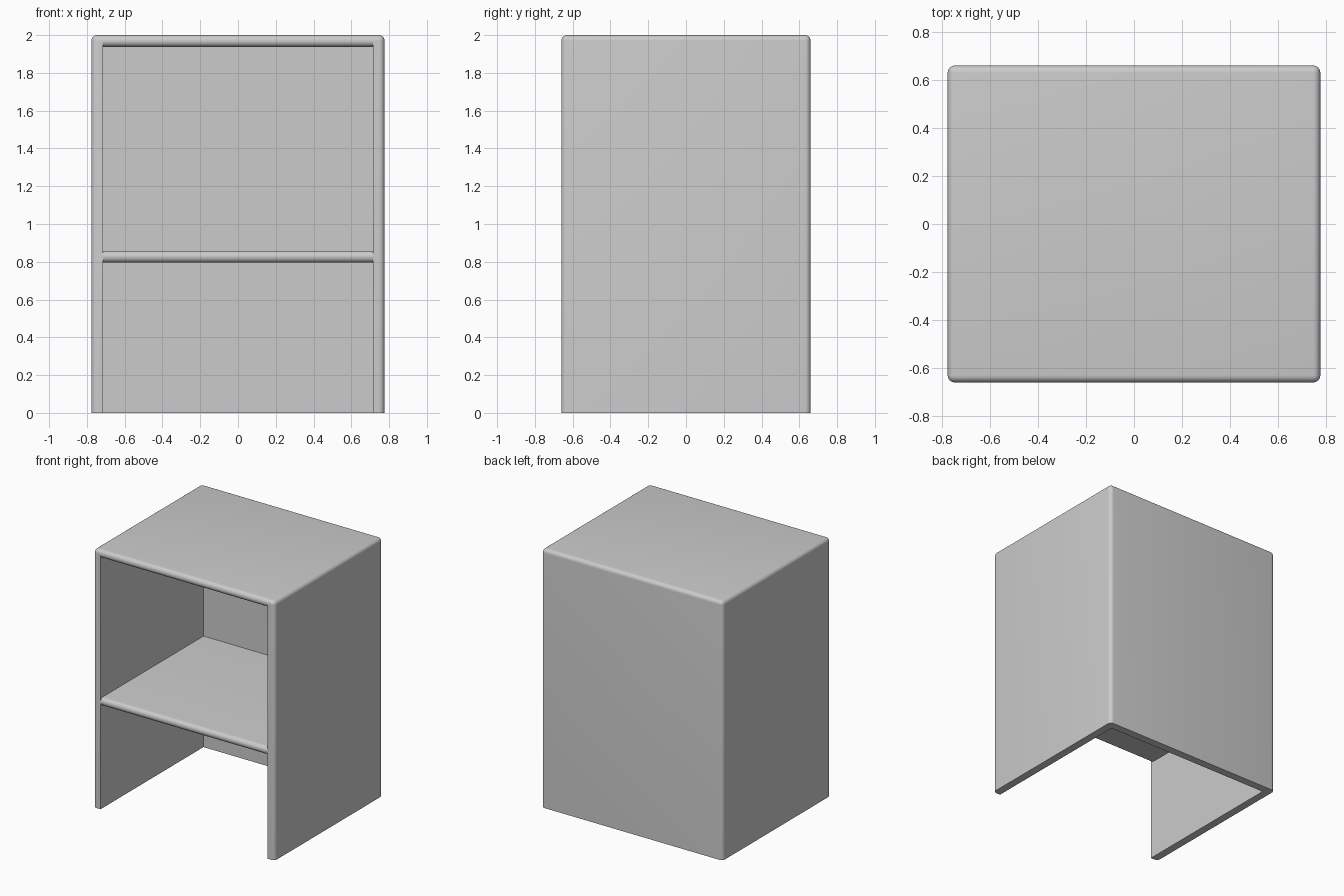
import bpy, bmesh, math

if "Cube" in bpy.data.objects:
    bpy.data.objects.remove(bpy.data.objects["Cube"])

W, D, H = 0.776, 0.66, 2.0      # half width, half depth, height
T, R = 0.062, 0.03              # panel thickness, edge radius
SHELF_LOW, SHELF_TOP = 0.796, 0.858
SEG = 6


def new_object(name, bm):
    bmesh.ops.recalc_face_normals(bm, faces=bm.faces)
    mesh = bpy.data.meshes.new(name)
    bm.to_mesh(mesh)
    bm.free()
    obj = bpy.data.objects.new(name, mesh)
    bpy.context.collection.objects.link(obj)
    return obj


def lip(z, sign):
    """Quarter round from the panel face at z out to the cabinet front."""
    return [(-D + R - R * math.sin(a), z + sign * R * (1 - math.cos(a)))
            for a in (math.pi / 2 * i / SEG for i in range(SEG + 1))]


def compartment(name, low, high, round_low):
    """Side profile of an open compartment, extruded across the width."""
    front, back = -D - 0.1, D - T
    top = lip(high, 1)
    bottom = lip(low, -1)[::-1] if round_low else [(front, low)]
    pts = [(back, low), (back, high)] + top + [(front, top[-1][1])]
    if round_low:
        pts.append((front, bottom[0][1]))
    pts += bottom
    bm = bmesh.new()
    face = bm.faces.new([bm.verts.new((-W + T, y, z)) for y, z in pts])
    ext = bmesh.ops.extrude_face_region(bm, geom=[face])["geom"]
    verts = [v for v in ext if isinstance(v, bmesh.types.BMVert)]
    bmesh.ops.translate(bm, verts=verts, vec=(2 * (W - T), 0, 0))
    return new_object(name, bm)


# Outer body: all edges rounded except around the base
bm = bmesh.new()
bmesh.ops.create_cube(bm, size=1)
for v in bm.verts:
    v.co = (v.co.x * 2 * W, v.co.y * 2 * D, (v.co.z + 0.5) * H)
edges = [e for e in bm.edges if any(v.co.z > H / 2 for v in e.verts)]
bmesh.ops.bevel(bm, geom=edges, offset=R, segments=SEG, profile=0.5, affect='EDGES')
cabinet = new_object("open_cabinet", bm)

# Hollow out the spaces above and below the shelf
cutters = [compartment("upper_space", SHELF_TOP, H - T, True),
           compartment("lower_space", -0.1, SHELF_LOW, False)]
bpy.context.view_layer.objects.active = cabinet
cabinet.select_set(True)
for cutter in cutters:
    cutter.hide_render = True
    mod = cabinet.modifiers.new("hollow", 'BOOLEAN')
    mod.operation = 'DIFFERENCE'
    mod.solver = 'EXACT'
    mod.object = cutter
    bpy.ops.object.modifier_apply(modifier=mod.name)
    bpy.data.objects.remove(cutter)

bpy.ops.object.shade_smooth_by_angle(angle=math.radians(30))
